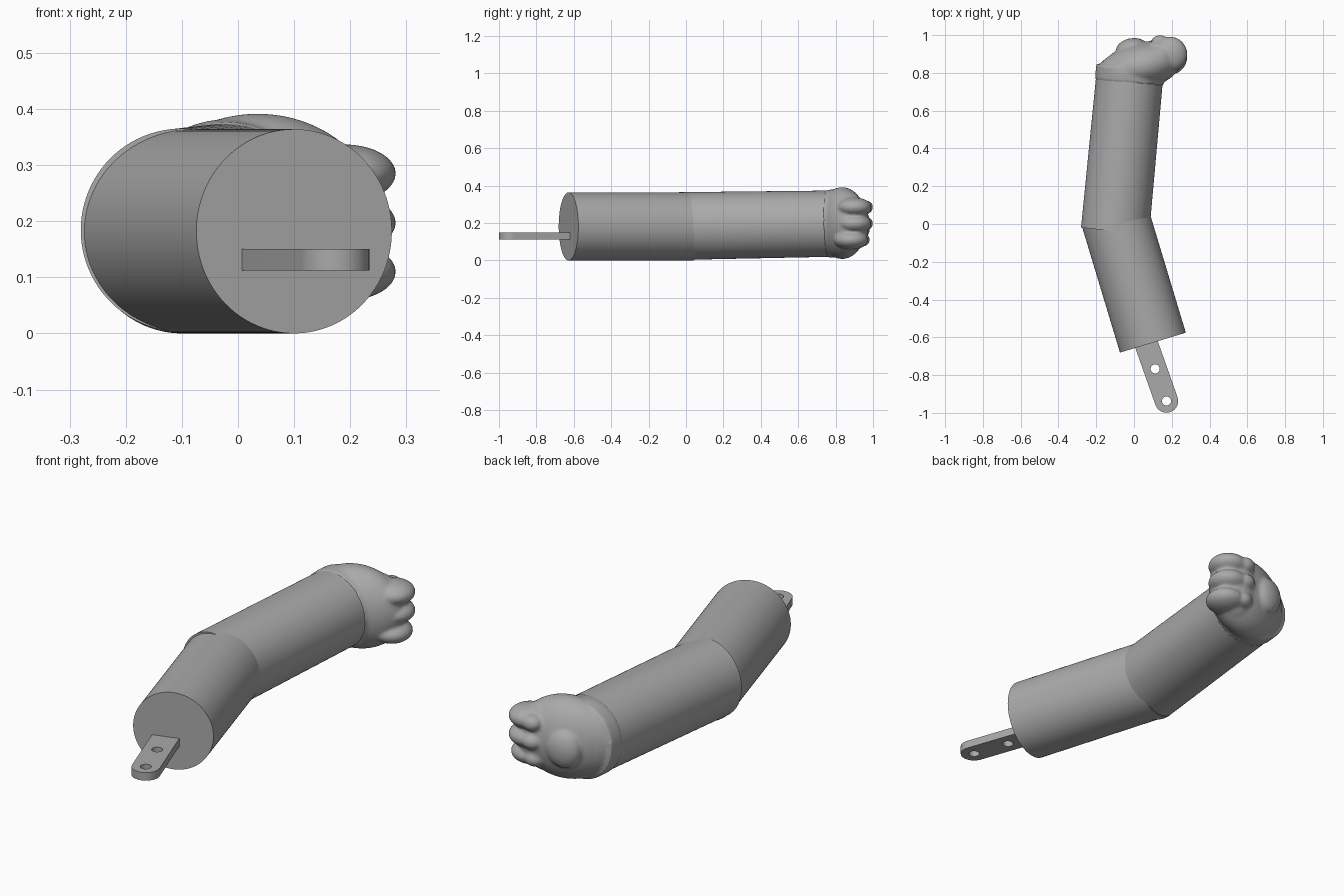
import bpy, bmesh, math
from mathutils import Vector, Matrix

cube = bpy.data.objects.get("Cube")
if cube:
    bpy.data.objects.remove(cube)

grey = bpy.data.materials.new("plain grey")
grey.use_nodes = True
COLOUR = (0.40, 0.40, 0.40, 1)
grey.diffuse_color = COLOUR
grey.node_tree.nodes["Principled BSDF"].inputs["Base Color"].default_value = COLOUR


def make_object(name, bm):
    bmesh.ops.recalc_face_normals(bm, faces=bm.faces)
    mesh = bpy.data.meshes.new(name)
    bm.to_mesh(mesh)
    bm.free()
    mesh.materials.append(grey)
    obj = bpy.data.objects.new(name, mesh)
    bpy.context.collection.objects.link(obj)
    return obj


def smooth(obj, degrees=35):
    bpy.ops.object.select_all(action="DESELECT")
    obj.select_set(True)
    bpy.context.view_layer.objects.active = obj
    bpy.ops.object.shade_smooth_by_angle(angle=math.radians(degrees))


def add_tube(bm, start, end, r1, r2, sides=96):
    start, end = Vector(start), Vector(end)
    axis = end - start
    turn = axis.to_track_quat("Z", "Y").to_matrix().to_4x4()
    bmesh.ops.create_cone(bm, cap_ends=True, segments=sides, radius1=r1, radius2=r2,
                          depth=axis.length,
                          matrix=Matrix.Translation((start + end) / 2) @ turn)


def tube(name, *shape):
    bm = bmesh.new()
    add_tube(bm, *shape)
    obj = make_object(name, bm)
    smooth(obj)
    return obj


def add_ellipsoid(bm, centre, radii, turn=0):
    m = (Matrix.Translation(centre) @ Matrix.Rotation(math.radians(turn), 4, "Z")
         @ Matrix.Diagonal((*radii, 1)))
    bmesh.ops.create_uvsphere(bm, u_segments=48, v_segments=32, radius=1, matrix=m)


# Two arm sections meeting at a bent elbow
tube("upper_arm", (0.1, -0.628, 0.182), (-0.1, 0.035, 0.182), 0.182, 0.182)
tube("forearm", (-0.1, -0.035, 0.184), (-0.022, 0.79, 0.197), 0.181, 0.177)

# Flat mounting tab with a rounded end and two screw holes
tip = Vector((0.172, -0.937))
along = Vector((-0.333, 0.943)).normalized()
side = Vector((-along.y, along.x))
half = 0.062
bm = bmesh.new()
outline = [tip + along * 0.37 + side * half, tip + along * 0.37 - side * half]
for i in range(33):
    a = math.pi * i / 32
    outline.append(tip - side * half * math.cos(a) - along * half * math.sin(a))
face = bm.faces.new([bm.verts.new((p.x, p.y, 0.112)) for p in outline])
top = bmesh.ops.extrude_face_region(bm, geom=[face])["geom"]
bmesh.ops.translate(bm, vec=(0, 0, 0.038),
                    verts=[v for v in top if isinstance(v, bmesh.types.BMVert)])
tab = make_object("mounting_tab", bm)

bm = bmesh.new()
for distance in (0, 0.18):
    p = tip + along * distance
    add_tube(bm, (p.x, p.y, 0.05), (p.x, p.y, 0.2), 0.024, 0.024, 40)
cutter = make_object("hole_cutter", bm)
cutter.hide_render = True
cutter.hide_viewport = True
cut = tab.modifiers.new("holes", "BOOLEAN")
cut.object = cutter
cut.solver = "EXACT"
bpy.context.view_layer.update()
drilled = bpy.data.meshes.new_from_object(
    tab.evaluated_get(bpy.context.evaluated_depsgraph_get()))
tab.modifiers.clear()
tab.data = drilled
bpy.data.objects.remove(cutter)
smooth(tab)

# Paw: rounded body, wrist, toes and pads fused into one soft surface
bm = bmesh.new()
add_ellipsoid(bm, (0.035, 0.835, 0.2), (0.225, 0.125, 0.192), 14)
add_ellipsoid(bm, (-0.02, 0.8, 0.198), (0.184, 0.125, 0.184), 10)
add_ellipsoid(bm, (0.11, 0.87, 0.2), (0.14, 0.1, 0.165), 20)
add_tube(bm, (-0.026, 0.752, 0.196), (-0.018, 0.83, 0.198), 0.181, 0.183)
for z, back in ((0.285, 0), (0.197, 0), (0.11, 0.018)):
    add_ellipsoid(bm, (0.19, 0.9 - back, z), (0.092, 0.092, 0.052), 25)
    add_ellipsoid(bm, (0.135, 0.962 - back, z), (0.045, 0.038, 0.036), 12)
add_ellipsoid(bm, (-0.015, 0.935, 0.19), (0.08, 0.048, 0.088), 12)
paw = make_object("paw", bm)
remesh = paw.modifiers.new("fuse", "REMESH")
remesh.mode = "VOXEL"
remesh.voxel_size = 0.007
remesh.use_smooth_shade = True
soften = paw.modifiers.new("soften", "SMOOTH")
soften.factor = 0.5
soften.iterations = 10
